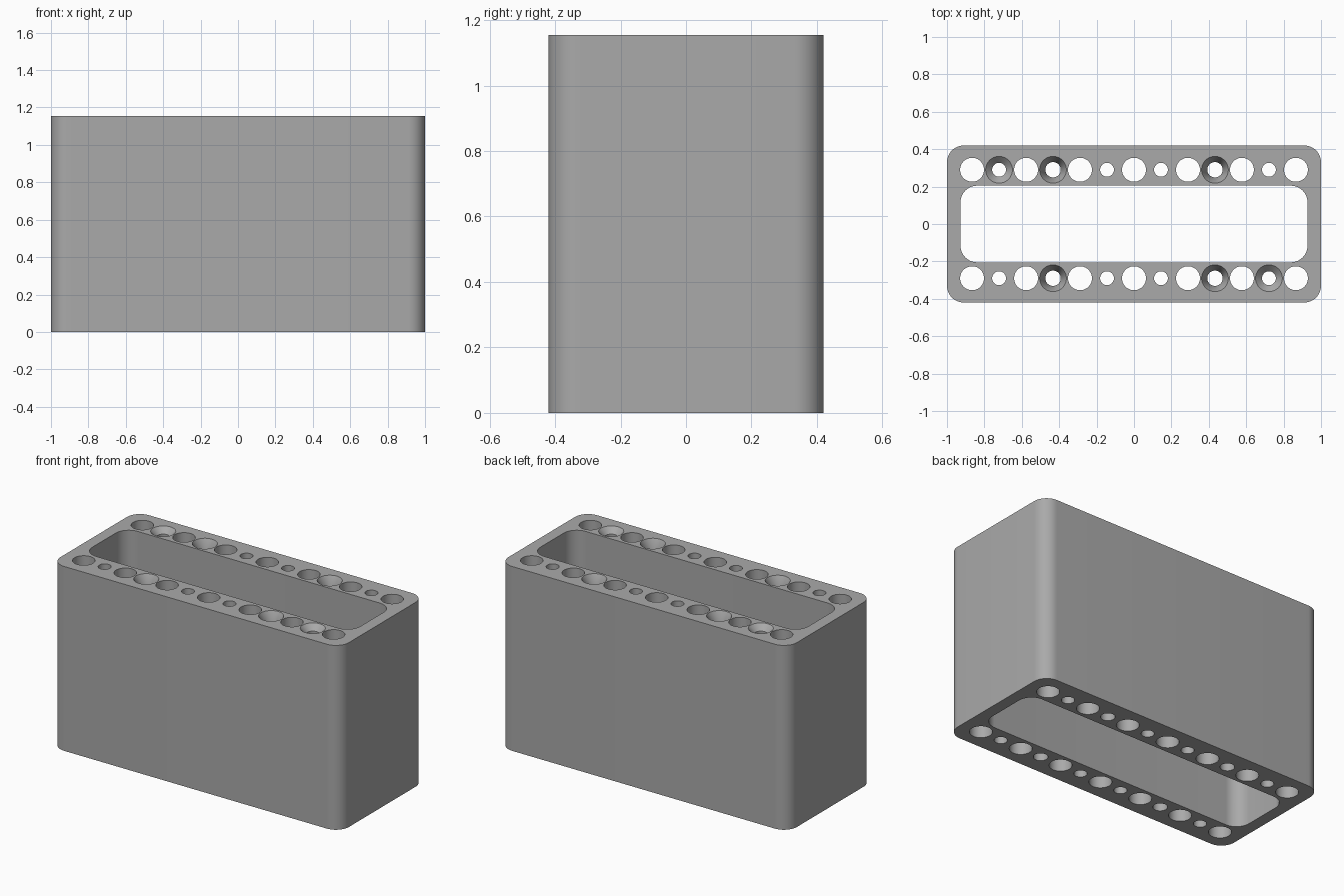
import bpy
import bmesh
from math import cos, sin, pi

if "Cube" in bpy.data.objects:
    bpy.data.objects.remove(bpy.data.objects["Cube"], do_unlink=True)

HEIGHT = 1.155
PITCH = 0.1443
ROW_Y = 0.29

grey = bpy.data.materials.new("plain_grey")
grey.use_nodes = True
colour = (0.40, 0.40, 0.40, 1)
grey.diffuse_color = colour
grey.node_tree.nodes["Principled BSDF"].inputs["Base Color"].default_value = colour


def make_object(name, bm):
    mesh = bpy.data.meshes.new(name)
    bmesh.ops.recalc_face_normals(bm, faces=bm.faces)
    bm.to_mesh(mesh)
    bm.free()
    mesh.materials.append(grey)
    obj = bpy.data.objects.new(name, mesh)
    bpy.context.collection.objects.link(obj)
    return obj


def loft(bm, rings):
    """Skin a stack of matching rings and cap both ends."""
    loops = [[bm.verts.new(p) for p in ring] for ring in rings]
    n = len(loops[0])
    for low, high in zip(loops, loops[1:]):
        for i in range(n):
            j = (i + 1) % n
            bm.faces.new((low[i], low[j], high[j], high[i]))
    bm.faces.new(loops[0][::-1])
    bm.faces.new(loops[-1])


def rounded_ring(hx, hy, radius, z, steps=12):
    points = []
    for corner, (sx, sy) in enumerate(((1, 1), (-1, 1), (-1, -1), (1, -1))):
        for k in range(steps + 1):
            a = (corner + k / steps) * pi / 2
            points.append((sx * (hx - radius) + radius * cos(a),
                           sy * (hy - radius) + radius * sin(a), z))
    return points


def rounded_block(name, hx, hy, radius, low, high):
    bm = bmesh.new()
    loft(bm, [rounded_ring(hx, hy, radius, z) for z in (low, high)])
    return make_object(name, bm)


def bore(bm, x, y, profile, sides=48):
    """Turn a (radius, height) profile about a vertical axis."""
    loft(bm, [[(x + r * cos(2 * pi * i / sides), y + r * sin(2 * pi * i / sides), z)
               for i in range(sides)] for r, z in profile])


# Hole profiles, running right through the block
def straight(r):
    return [(r, -0.1), (r, HEIGHT + 0.1)]


def countersunk(r, mouth, depth):
    return [(r, -0.1), (r, HEIGHT - depth), (mouth, HEIGHT), (mouth, HEIGHT + 0.1)]


# Block and the cutters for its window and holes
body = rounded_block("holder_body", 1.0, 0.42, 0.09, 0, HEIGHT)
window = rounded_block("window_cutter", 0.928, 0.205, 0.09, -0.1, HEIGHT + 0.1)

holes = bmesh.new()
for side in (-1, 1):
    for i in range(-6, 7):
        if i % 2 == 0:
            profile = straight(0.064)
        elif abs(i) == 3:
            profile = countersunk(0.041, 0.0715, 0.06)
        elif i == -5 * side:
            profile = countersunk(0.037, 0.0715, 0.035)
        else:
            profile = straight(0.037)
        bore(holes, i * PITCH, side * ROW_Y, profile)
hole_cutter = make_object("hole_cutter", holes)

for cutter in (window, hole_cutter):
    cutter.hide_render = True
    mod = body.modifiers.new(cutter.name, "BOOLEAN")
    mod.operation = "DIFFERENCE"
    mod.solver = "EXACT"
    mod.object = cutter

# Apply the cuts, drop the cutters and smooth the round walls
bpy.context.view_layer.objects.active = body
body.select_set(True)
for mod in list(body.modifiers):
    bpy.ops.object.modifier_apply(modifier=mod.name)
for cutter in (window, hole_cutter):
    bpy.data.objects.remove(cutter, do_unlink=True)
bpy.ops.object.shade_smooth_by_angle(angle=pi / 6)
